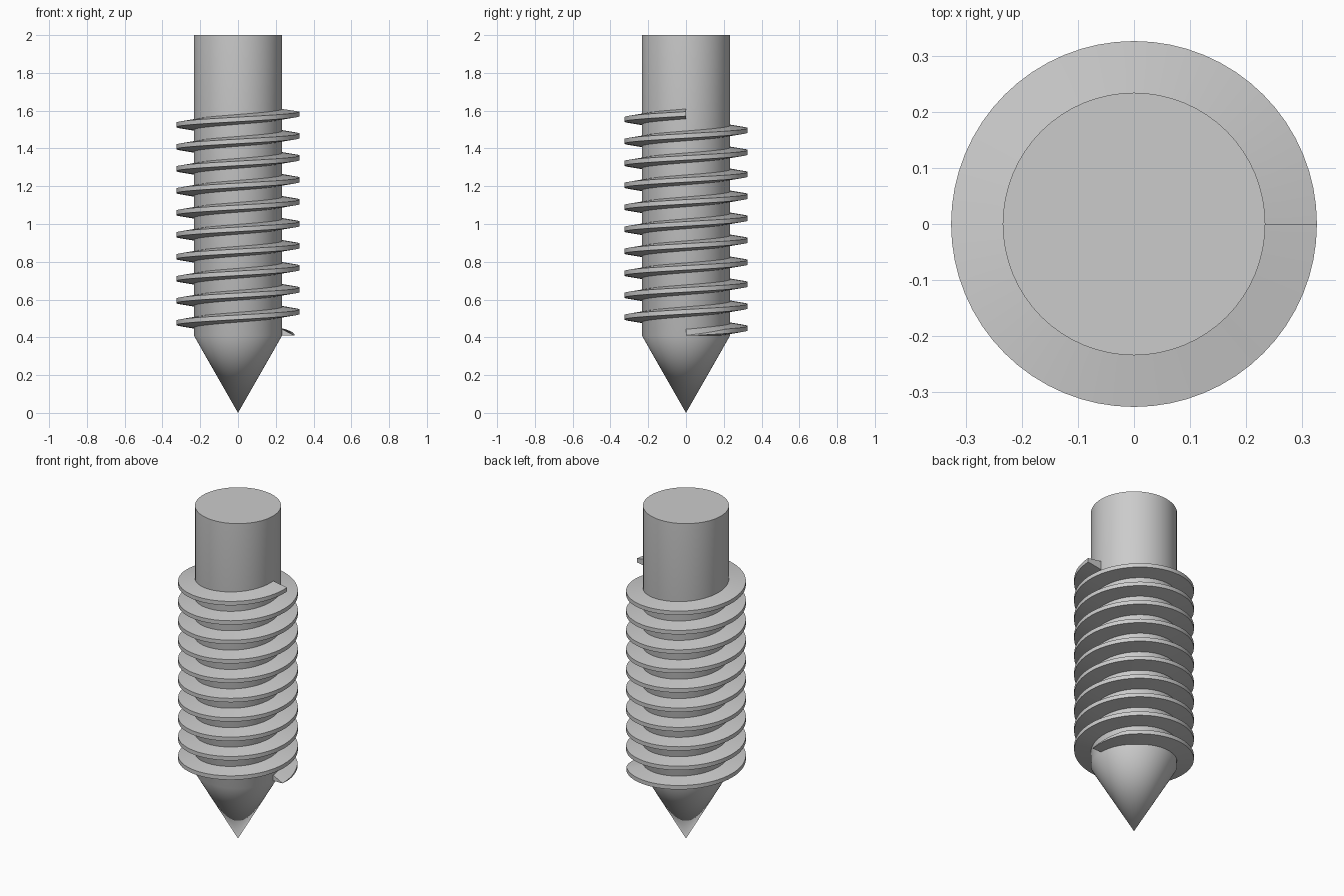
import bpy
import bmesh
import math

cube = bpy.data.objects.get("Cube")
if cube:
    bpy.data.objects.remove(cube, do_unlink=True)

SHANK_R = 0.234     # plain shank radius
CREST_R = 0.326     # outer thread radius
BASE_Z = 0.41       # where the point meets the shank
PITCH = 0.1164
TURNS = 10
STEPS = 64          # segments per turn
START_Z = 0.419     # thread centre height at its start

steel = bpy.data.materials.new("grey steel")
steel.use_nodes = True
steel.diffuse_color = (0.6, 0.6, 0.6, 1)
steel.node_tree.nodes["Principled BSDF"].inputs["Base Color"].default_value = (0.6, 0.6, 0.6, 1)


def make_object(name, bm, angle=30):
    bmesh.ops.recalc_face_normals(bm, faces=bm.faces)
    mesh = bpy.data.meshes.new(name)
    bm.to_mesh(mesh)
    bm.free()
    mesh.materials.append(steel)
    obj = bpy.data.objects.new(name, mesh)
    bpy.context.collection.objects.link(obj)
    bpy.ops.object.select_all(action='DESELECT')
    obj.select_set(True)
    bpy.context.view_layer.objects.active = obj
    bpy.ops.object.shade_smooth_by_angle(angle=math.radians(angle))
    return obj


def ring(bm, radius, z):
    return [bm.verts.new((radius * math.cos(a), radius * math.sin(a), z))
            for a in (2 * math.pi * i / STEPS for i in range(STEPS))]


def bridge(bm, a, b):
    n = len(a)
    for i in range(n):
        j = (i + 1) % n
        bm.faces.new((a[i], a[j], b[j], b[i]))


# Shank and conical point as one turned body
bm = bmesh.new()
tip = bm.verts.new((0, 0, 0))
low, high = ring(bm, SHANK_R, BASE_Z), ring(bm, SHANK_R, 2.0)
for i in range(STEPS):
    bm.faces.new((tip, low[(i + 1) % STEPS], low[i]))
bridge(bm, low, high)
bm.faces.new(high)
make_object("shank_and_point", bm)


# Thread: a tapered section swept up a helix, cut flat and ramped at its start
def thread_section(angle):
    z = START_Z + PITCH * angle / (2 * math.pi)
    ramp = min(1, angle / math.radians(40))
    crest = 0.295 + (CREST_R - 0.295) * ramp
    crest_top = BASE_Z + 0.001 + (z + 0.012 - BASE_Z - 0.001) * ramp
    inner = SHANK_R - 0.006
    return ((inner, max(BASE_Z, z - 0.027)), (crest, max(BASE_Z, z - 0.012)),
            (crest, crest_top), (inner, z + 0.027))


bm = bmesh.new()
previous = None
for step in range(TURNS * STEPS + 1):
    a = 2 * math.pi * step / STEPS
    current = [bm.verts.new((r * math.cos(a), r * math.sin(a), z))
               for r, z in thread_section(a)]
    if previous:
        bridge(bm, previous, current)
    else:
        bm.faces.new(current)
    previous = current
bm.faces.new(previous)
make_object("screw_thread", bm)
